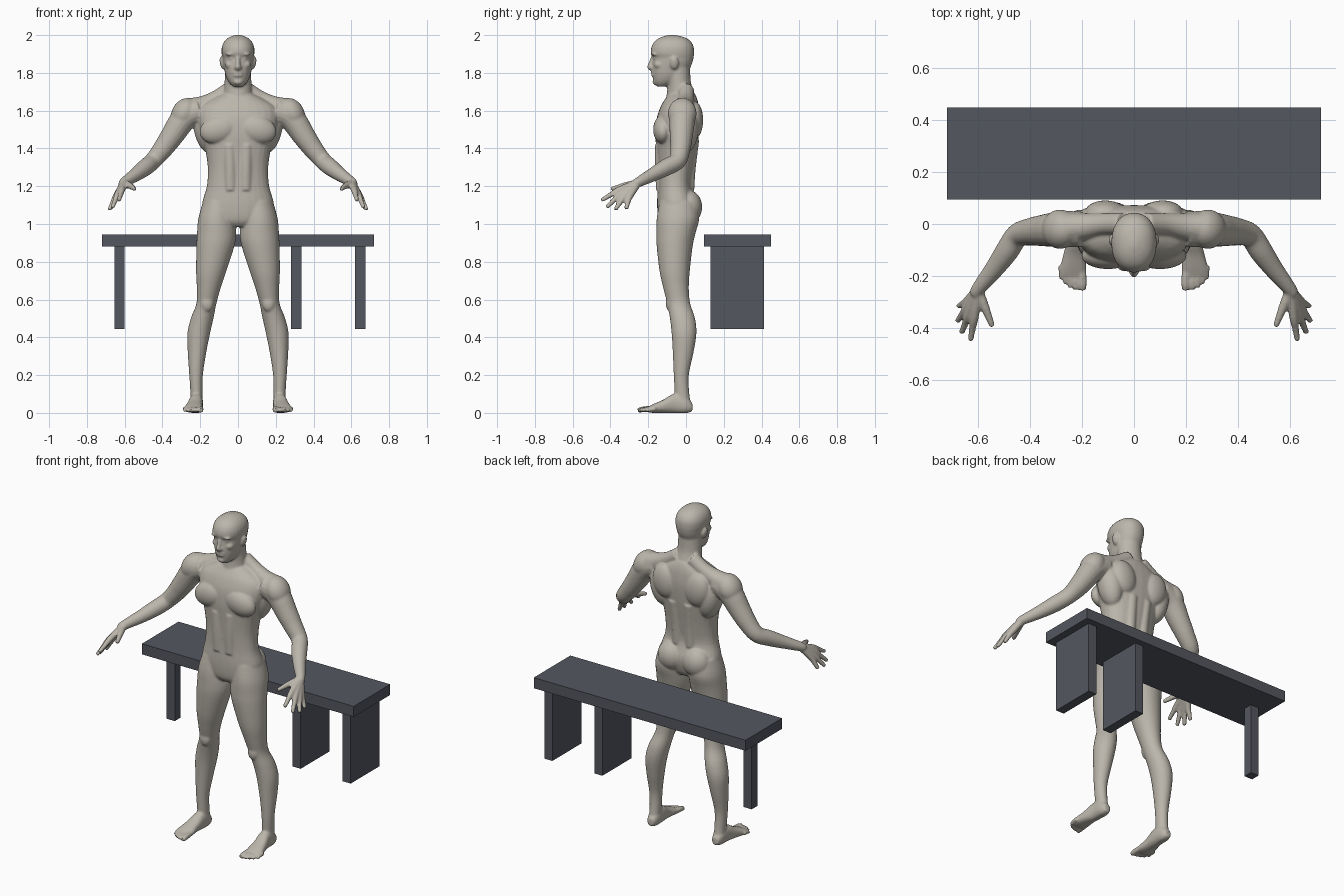
import bpy, bmesh, math
from mathutils import Vector, Matrix

cube = bpy.data.objects.get("Cube")
if cube:
    bpy.data.objects.remove(cube, do_unlink=True)


def material(name, rgb):
    m = bpy.data.materials.new(name)
    m.use_nodes = True
    m.diffuse_color = (*rgb, 1)
    m.node_tree.nodes["Principled BSDF"].inputs["Base Color"].default_value = (*rgb, 1)
    return m


skin = material("warm grey skin", (.50, .47, .41))
slate = material("dark slate", (.089, .095, .117))


def new_object(name, bm, *mats):
    mesh = bpy.data.meshes.new(name)
    bm.to_mesh(mesh)
    bm.free()
    for m in mats:
        mesh.materials.append(m)
    ob = bpy.data.objects.new(name, mesh)
    bpy.context.collection.objects.link(ob)
    return ob


def box(name, x, y, z):
    bm = bmesh.new()
    size = [b - a for a, b in (x, y, z)]
    mid = [(a + b) / 2 for a, b in (x, y, z)]
    bmesh.ops.create_cube(bm, size=1, matrix=Matrix.Translation(mid) @ Matrix.Diagonal((*size, 1)))
    return new_object(name, bm, slate)


def refine(rows, steps=4):
    """Catmull-Rom interpolation of rows of numbers."""
    out = []
    for i in range(len(rows) - 1):
        p = [rows[max(0, min(len(rows) - 1, i + k))] for k in (-1, 0, 1, 2)]
        for s in range(steps):
            t = s / steps
            out.append([b + t / 2 * (c - a + t * (2*a - 5*b + 4*c - d + t * (3*(b - c) + d - a)))
                        for a, b, c, d in zip(*p)])
    return out + [list(rows[-1])]


def skin_rings(bm, rings, power=2, sides=28):
    """Bridge a list of (centre, u, v) superellipse rings into a closed solid."""
    loops = []
    for c, u, v in rings:
        loop = []
        for k in range(sides):
            a = math.tau * k / sides
            co, si = math.cos(a), math.sin(a)
            loop.append(bm.verts.new(c + u * math.copysign(abs(co) ** (2 / power), co)
                                     + v * math.copysign(abs(si) ** (2 / power), si)))
        loops.append(loop)
    for a, b in zip(loops, loops[1:]):
        for k in range(sides):
            n = (k + 1) % sides
            bm.faces.new((a[k], a[n], b[n], b[k]))
    bm.faces.new(loops[0][::-1])
    bm.faces.new(loops[-1])


def slices(bm, rows, power=2):
    """Horizontal slices: height, centre x, half width, front y, back y."""
    skin_rings(bm, [(Vector((x, (f + b) / 2, z)), Vector((w, 0, 0)), Vector((0, (b - f) / 2, 0)))
                    for z, x, w, f, b in refine(rows)], power)


def tube(bm, *rows):
    """Round limb through rows of x, y, z, radius."""
    rows = refine(rows)
    pts = [Vector(r[:3]) for r in rows]
    rings = []
    for i, (p, r) in enumerate(zip(pts, rows)):
        t = (pts[min(i + 1, len(pts) - 1)] - pts[max(i - 1, 0)]).normalized()
        u = t.cross(Vector((1, 0, .3))).normalized()
        rings.append((p, u * r[3], t.cross(u) * r[3]))
    skin_rings(bm, rings, sides=18)


def blob(bm, centre, radii, tilt=0):
    m = Matrix.Translation(centre) @ Matrix.Rotation(tilt, 4, 'Y') @ Matrix.Diagonal((*radii, 1))
    bmesh.ops.create_uvsphere(bm, u_segments=24, v_segments=16, radius=1, matrix=m)


bm = bmesh.new()

# Leg
slices(bm, [(1.12, .1, .085, -.14, .06), (1.03, .112, .098, -.155, .07), (.95, .113, .104, -.157, .05),
            (.88, .12, .1, -.155, .035), (.75, .142, .08, -.14, .02), (.66, .155, .063, -.12, .015),
            (.58, .167, .053, -.1, .022), (.5, .19, .06, -.085, .048), (.42, .208, .06, -.076, .055),
            (.32, .217, .049, -.07, .04), (.2, .222, .036, -.065, .015), (.1, .22, .032, -.06, .018),
            (.03, .22, .033, -.06, .03)])
blob(bm, (.163, -.083, .58), (.034, .024, .045))
blob(bm, (.085, .01, 1.09), (.086, .076, .09))

# Foot and toes
foot = [(.034, .22, .03, .02, .022), (0, .22, .042, .034, .044), (-.06, .222, .05, .037, .052),
        (-.12, .23, .035, .043, .035), (-.17, .234, .024, .051, .024), (-.2, .235, .018, .05, .016)]
skin_rings(bm, [(Vector((x, y, z)), Vector((w, 0, 0)), Vector((0, 0, h)))
                for y, x, z, w, h in refine(foot)], 2.3)
for x, tip, r in ((.198, -.255, .016), (.225, -.253, .012), (.245, -.245, .012),
                  (.264, -.232, .011), (.28, -.213, .011)):
    tube(bm, (x + .003, -.16, .022, r), (x, tip + .03, .019, r), (x, tip, .012, r * .8))

# Arm
tube(bm, (.2, -.02, 1.6, .068), (.28, -.02, 1.565, .07), (.35, -.025, 1.465, .061),
     (.4, -.03, 1.395, .053), (.45, -.045, 1.335, .046), (.49, -.105, 1.3, .045),
     (.54, -.175, 1.262, .037), (.6, -.25, 1.222, .027), (.61, -.27, 1.21, .024))
blob(bm, (.285, -.02, 1.585), (.066, .076, .086), -.5)

# Fingers and thumb
for knuckle, tip in (((.615, -.355, 1.18), (.63, -.448, 1.125)), ((.635, -.345, 1.162), (.665, -.42, 1.088)),
                     ((.645, -.325, 1.148), (.681, -.375, 1.076)), ((.645, -.3, 1.142), (.676, -.317, 1.08))):
    k, t = Vector(knuckle), Vector(tip)
    tube(bm, (.602, -.255, 1.218, .021), (*k, .0175), (*k.lerp(t, .5), .0135), (*t, .011))
tube(bm, (.6, -.26, 1.215, .021), (.573, -.325, 1.203, .017), (.546, -.395, 1.185, .011))

# Chest, shoulder and back muscles
blob(bm, (.1, -.122, 1.5), (.105, .052, .075), .25)
blob(bm, (.165, -.01, 1.5), (.068, .075, .13), .2)
blob(bm, (.11, .045, 1.55), (.078, .046, .1), .2)
tube(bm, (.045, 0, 1.71, .043), (.12, 0, 1.662, .042), (.2, -.01, 1.622, .053), (.28, -.015, 1.605, .06))
tube(bm, (.045, .01, 1.18, .034), (.045, .018, 1.3, .034), (.05, .035, 1.45, .036))
tube(bm, (.04, -.125, 1.18, .034), (.042, -.13, 1.3, .034), (.045, -.13, 1.42, .034))

# Brow, eye, cheek and ear
blob(bm, (.035, -.166, 1.9), (.03, .017, .009), .1)
blob(bm, (.034, -.159, 1.878), (.015, .013, .01))
blob(bm, (.044, -.142, 1.843), (.024, .027, .022))
blob(bm, (.084, -.062, 1.852), (.012, .023, .034), .2)

# Mirror the half onto the right side
copy = bmesh.ops.duplicate(bm, geom=bm.verts[:] + bm.edges[:] + bm.faces[:])["geom"]
for v in copy:
    if isinstance(v, bmesh.types.BMVert):
        v.co.x *= -1

# Torso, neck and head
slices(bm, [(.985, 0, .1, -.12, .02), (1.02, 0, .16, -.145, .045), (1.1, 0, .19, -.153, .06),
            (1.2, 0, .165, -.15, .033), (1.3, 0, .16, -.152, .043), (1.4, 0, .175, -.158, .058),
            (1.48, 0, .2, -.162, .068), (1.56, 0, .215, -.155, .073), (1.62, 0, .2, -.135, .068),
            (1.66, 0, .14, -.112, .06), (1.69, 0, .08, -.09, .048)], 2.3)
slices(bm, [(1.6, 0, .085, -.12, .06), (1.68, 0, .076, -.103, .046),
            (1.75, 0, .071, -.1, .026), (1.83, 0, .07, -.12, .022)])
slices(bm, [(1.728, 0, .026, -.155, -.1), (1.75, 0, .048, -.17, -.05), (1.785, 0, .065, -.177, -.005),
            (1.82, 0, .073, -.18, .018), (1.855, 0, .079, -.178, .034), (1.88, 0, .082, -.176, .04),
            (1.905, 0, .087, -.187, .043), (1.94, 0, .085, -.182, .04), (1.97, 0, .07, -.163, .022),
            (1.99, 0, .044, -.13, -.012), (2.001, 0, .012, -.09, -.06)], 2.2)
tube(bm, (0, -.172, 1.89, .011), (0, -.185, 1.855, .011), (0, -.192, 1.832, .014), (0, -.178, 1.822, .014))
for z in (1.802, 1.787):
    blob(bm, (0, -.174, z), (.027, .012, .0075))
blob(bm, (0, -.16, 1.752), (.026, .018, .016))
for s in (1, -1):
    blob(bm, (s * .012, -.182, 1.828), (.01, .012, .009))

bmesh.ops.recalc_face_normals(bm, faces=bm.faces[:])
body = new_object("body", bm, skin, slate)

# Fuse the parts into one smooth surface
fuse = body.modifiers.new("fuse", 'REMESH')
fuse.mode = 'VOXEL'
fuse.voxel_size = .006
soft = body.modifiers.new("soften", 'SMOOTH')
soft.factor = .5
soft.iterations = 5
graph = bpy.context.evaluated_depsgraph_get()
fused = bpy.data.meshes.new_from_object(body.evaluated_get(graph))
body.modifiers.clear()

# Cut the waist and hem lines, flatten the soles and colour the shorts
HEM, WAIST = .89, 1.193
bm = bmesh.new()
bm.from_mesh(fused)
for z in (HEM, WAIST):
    bmesh.ops.bisect_plane(bm, geom=bm.verts[:] + bm.edges[:] + bm.faces[:], dist=.0001,
                           plane_co=(0, 0, z), plane_no=(0, 0, 1))
for v in bm.verts:
    v.co.z = max(v.co.z, 0)
for f in bm.faces:
    c = f.calc_center_median()
    f.material_index = int(HEM < c.z < WAIST and abs(c.x) < .35)
    f.smooth = True
bm.to_mesh(fused)
bm.free()
fused.materials.clear()
for m in (skin, slate):
    fused.materials.append(m)
body.data = fused

# Bench behind the figure
box("bench_top", (-.72, .72), (.095, .45), (.88, .945))
box("bench_post", (-.655, -.6), (.243, .298), (.445, .88))
box("bench_inner_slab", (.28, .335), (.13, .412), (.445, .88))
box("bench_outer_slab", (.62, .675), (.13, .412), (.445, .88))
